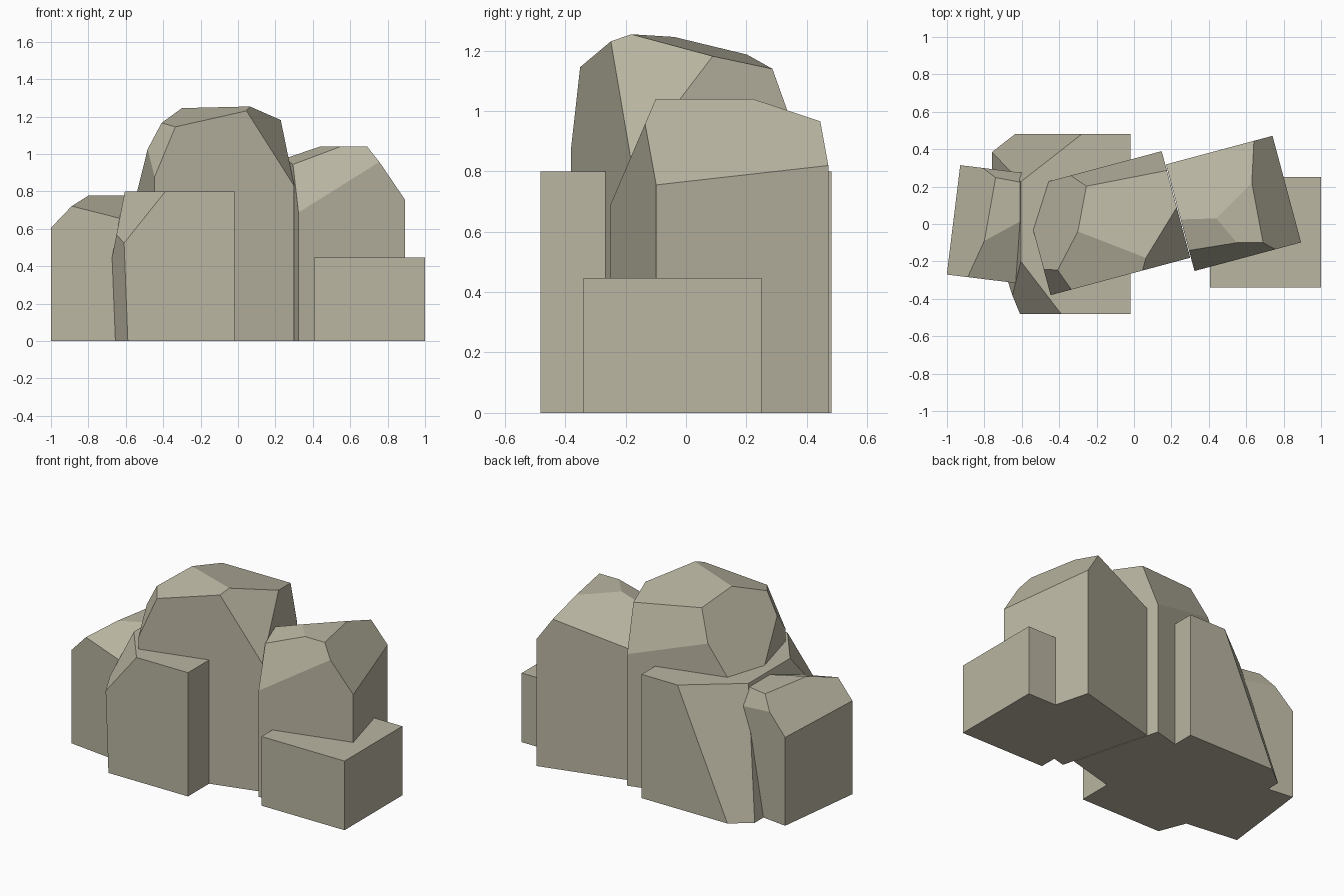
import bpy
import bmesh
from math import radians
from mathutils import Matrix, Vector

default = bpy.data.objects.get("Cube")
if default:
    bpy.data.objects.remove(default, do_unlink=True)

# One warm grey stone colour for every rock
stone = bpy.data.materials.new("warm_grey_stone")
stone.use_nodes = True
stone_colour = (0.49, 0.465, 0.36, 1.0)
stone.diffuse_color = stone_colour
shader = stone.node_tree.nodes["Principled BSDF"]
shader.inputs["Base Color"].default_value = stone_colour
shader.inputs["Roughness"].default_value = 0.9


def chip(bm, centre, a, b, c):
    """Slice off the side of a rock facing away from its centre."""
    a, b, c = Vector(a), Vector(b), Vector(c)
    normal = (b - a).cross(c - a).normalized()
    if normal.dot(centre - a) > 0:
        normal.negate()
    geom = bm.verts[:] + bm.edges[:] + bm.faces[:]
    bmesh.ops.bisect_plane(bm, geom=geom, dist=0.0001, plane_co=a,
                           plane_no=normal, clear_outer=True)
    rim = [e for e in bm.edges if e.is_boundary]
    bmesh.ops.edgeloop_fill(bm, edges=rim)


def rock(name, x, y, size, turn=0, chips=()):
    """Box standing on the ground, turned about z, then chipped by planes."""
    centre = Vector((x, y, size[2] / 2))
    bm = bmesh.new()
    matrix = (Matrix.Translation(centre)
              @ Matrix.Rotation(radians(turn), 4, "Z")
              @ Matrix.Diagonal((*size, 1)))
    bmesh.ops.create_cube(bm, size=1, matrix=matrix)
    for plane in chips:
        chip(bm, centre, *plane)
    bmesh.ops.recalc_face_normals(bm, faces=bm.faces[:])
    mesh = bpy.data.meshes.new(name)
    bm.to_mesh(mesh)
    bm.free()
    mesh.materials.append(stone)
    obj = bpy.data.objects.new(name, mesh)
    bpy.context.scene.collection.objects.link(obj)
    return obj


# Tall middle rock
peak_front = (0.06, -0.185, 1.255)
peak_left = (-0.30, -0.04, 1.245)
peak_back = (0.17, 0.285, 1.14)
shoulder = (-0.335, -0.35, 1.145)
brow = (0.045, -0.25, 1.23)
right_notch = (0.23, 0.09, 1.18)
rock("tall_middle_rock", -0.149, 0.0045, (0.773, 0.59, 1.3), 15, [
    (peak_front, peak_left, peak_back),                            # top
    (shoulder, brow, peak_left),                                   # front brow
    ((-0.54, -0.03, 0.796), (-0.455, 0.23, 0.80), peak_left),      # left slope
    ((-0.41, -0.245, 1.165), shoulder, (-0.45, -0.38, 0.87)),      # front left corner
    ((-0.26, 0.20, 1.19), peak_back, (0.15, 0.39, 0.85)),          # back slope
    (brow, right_notch, (0.30, -0.18, 0.83)),                      # front right corner
])

# Broad flat-topped rock running front to back
front_ledge = (-0.61, -0.48, 0.525)
rock("broad_flat_rock", -0.39, 0, (0.74, 0.965, 0.8), 0, [
    ((-0.39, -0.48, 0.8), front_ledge, (-0.605, -0.2, 0.8)),       # front left top
    (front_ledge, (-0.59, -0.48, 0), (-0.655, -0.314, 0)),         # front left edge
    ((-0.28, 0.48, 0.8), (-0.637, 0.48, 0), (-0.60, 0.23, 0.8)),   # back left slope
    ((-0.605, 0, 0.8), (-0.605, 0.2, 0.8), (-0.76, 0, 0)),         # left side
])

# Low left rock
left_ridge = (-0.80, -0.09, 0.777)
rock("low_left_rock", -0.765, -0.0025, (0.403, 0.589, 0.777), -7, [
    ((-1, -0.27, 0.605), (-0.93, 0.315, 0.57), left_ridge),        # left slope
    ((-0.885, -0.285, 0.72), left_ridge, (-0.615, 0.01, 0.777)),   # front slope
    ((-0.79, 0.295, 0.70), (-0.75, 0.25, 0.777), (-0.615, 0.225, 0.777)),  # back edge
])

# Medium right rock
crown_right = (0.69, -0.10, 1.04)
crown_front = (0.55, -0.10, 1.04)
crown_left = (0.44, 0.03, 1.04)
crown_back = (0.63, 0.22, 1.04)
rock("medium_right_rock", 0.532, 0.11, (0.59, 0.59, 1.04), 15, [
    (crown_right, crown_back, (0.89, -0.10, 0.76)),                # right slope
    (crown_right, crown_front, (0.32, -0.25, 0.69)),               # front slope
    (crown_front, crown_left, (0.29, -0.15, 0.94)),                # left slope
    (crown_left, crown_back, (0.19, 0.325, 0.85)),                 # back slope
])

# Small square block at the right
rock("small_right_block", 0.703, -0.045, (0.594, 0.59, 0.447))
